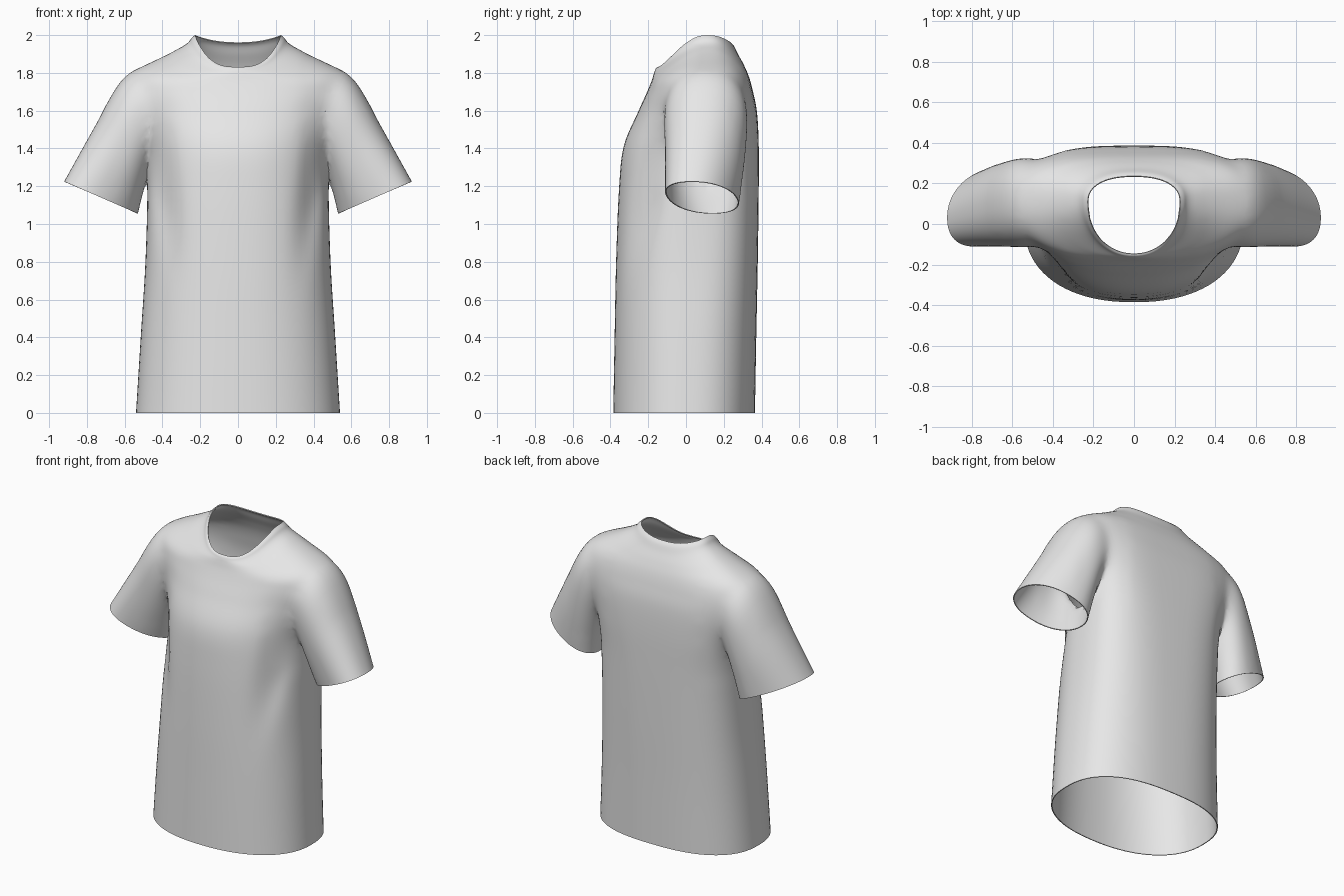
import bpy, bmesh, math

if "Cube" in bpy.data.objects:
    bpy.data.objects.remove(bpy.data.objects["Cube"])

SIDES, STEPS = 80, 6
fabric = bpy.data.materials.new("light_grey_fabric")
fabric.diffuse_color = (0.8, 0.8, 0.8, 1)
fabric.use_nodes = True
fabric.node_tree.nodes["Principled BSDF"].inputs["Base Color"].default_value = fabric.diffuse_color
opening = bpy.data.materials.new("temporary_opening")


def spline(rows):
    """Smoothly interpolate the rows of section numbers."""
    out = []
    for i in range(len(rows) - 1):
        a, b, c, d = (rows[max(i - 1, 0)], rows[i], rows[i + 1],
                      rows[min(i + 2, len(rows) - 1)])
        for k in range(STEPS):
            t = k / STEPS
            out.append([0.5 * (2 * q + (r - p) * t + (2 * p - 5 * q + 4 * r - s) * t * t
                               + (3 * q - p - 3 * r + s) * t ** 3)
                        for p, q, r, s in zip(a, b, c, d)])
    return out + [rows[-1]]


def power(v, n):
    return math.copysign(abs(v) ** (2 / n), v)


def body_point(row, c, s):
    w, ys, zs, yf, zf, yb, zb, nf, nb = row
    n, ye, ze, bend = (nf, yf, zf, 3) if s < 0 else (nb, yb, zb, 2)
    x = w * power(c, n)
    y = ys + (ye - ys) * abs(power(s, n))
    z = ze + (zs - ze) * abs(c) ** bend
    if s < 0:  # soft drape folds below the armpits
        line = 0.41 - 0.12 * (1.25 - z)
        y += 0.045 * math.exp(-((abs(x) - line) / 0.065) ** 2 - ((z - 1.15) / 0.28) ** 2)
    return x, y, z


def sleeve_point(row, c, s):
    xt, zt, xb, zb, y0, y1, lean = row
    c, s = power(c, 2.2), power(s, 2.2)
    return ((xt + xb) / 2 + (xt - xb) / 2 * c,
            (y0 + y1) / 2 + (y1 - y0) / 2 * s - lean * c,
            (zt + zb) / 2 + (zt - zb) / 2 * c)


def loft(name, rows, point, side=1):
    """Closed tube; its end caps carry the temporary material."""
    bm = bmesh.new()
    rings = []
    for row in spline(rows):
        ring = []
        for i in range(SIDES):
            a = 2 * math.pi * i / SIDES
            x, y, z = point(row, math.cos(a), math.sin(a))
            ring.append(bm.verts.new((side * x, y, z)))
        rings.append(ring)
    for lo, hi in zip(rings, rings[1:]):
        for i in range(SIDES):
            j = (i + 1) % SIDES
            bm.faces.new((lo[i], lo[j], hi[j], hi[i]))
    for ring in (rings[0], rings[-1]):
        mid = bm.verts.new([sum(v.co[k] for v in ring) / SIDES for k in range(3)])
        for i in range(SIDES):
            bm.faces.new((ring[i], ring[(i + 1) % SIDES], mid)).material_index = 1
    bmesh.ops.recalc_face_normals(bm, faces=bm.faces[:])
    me = bpy.data.meshes.new(name)
    bm.to_mesh(me)
    bm.free()
    me.materials.append(fabric)
    me.materials.append(opening)
    ob = bpy.data.objects.new(name, me)
    bpy.context.collection.objects.link(ob)
    return ob


# Body from hem to collar:
# half width, side y, side z, front y, front z, back y, back z, front and back squareness
shirt = loft("shirt", [
    (0.54, 0.00, 0.00, -0.385, 0.00, 0.365, 0.00, 2.25, 2.5),
    (0.515, 0.01, 0.40, -0.378, 0.40, 0.372, 0.40, 2.25, 2.6),
    (0.49, 0.03, 0.80, -0.370, 0.80, 0.380, 0.80, 2.25, 2.8),
    (0.48, 0.05, 1.18, -0.355, 1.18, 0.385, 1.18, 2.25, 3.1),
    (0.49, 0.08, 1.38, -0.330, 1.41, 0.385, 1.42, 2.25, 3.5),
    (0.54, 0.10, 1.55, -0.255, 1.59, 0.376, 1.59, 2.3, 3.5),
    (0.583, 0.10, 1.70, -0.210, 1.69, 0.355, 1.70, 2.3, 3.3),
    (0.565, 0.10, 1.80, -0.185, 1.75, 0.333, 1.78, 2.3, 2.9),
    (0.42, 0.11, 1.876, -0.172, 1.79, 0.305, 1.845, 2.2, 2.6),
    (0.285, 0.12, 1.945, -0.165, 1.812, 0.275, 1.90, 2.1, 2.4),
    (0.245, 0.115, 1.985, -0.158, 1.826, 0.254, 1.942, 2.1, 2.3),
    (0.228, 0.11, 2.00, -0.147, 1.832, 0.236, 1.962, 2.1, 2.3),
], body_point)

# Sleeves from shoulder to cuff: top x, z, underside x, z, front y, back y, lean
sleeve_rows = [
    (0.42, 1.83, 0.30, 1.46, -0.08, 0.28, 0.0),
    (0.60, 1.788, 0.43, 1.37, -0.115, 0.325, 0.0),
    (0.75, 1.53, 0.493, 1.20, -0.11, 0.31, 0.02),
    (0.92, 1.225, 0.53, 1.055, -0.10, 0.27, 0.055),
]
bpy.context.view_layer.objects.active = shirt
for label, side in (("right_sleeve", 1), ("left_sleeve", -1)):
    sleeve = loft(label, sleeve_rows, sleeve_point, side)
    mod = shirt.modifiers.new("join", 'BOOLEAN')
    mod.operation, mod.solver, mod.object = 'UNION', 'EXACT', sleeve
    bpy.ops.object.modifier_apply(modifier=mod.name)
    bpy.data.objects.remove(sleeve)

# Open the hem, collar and cuffs, and soften the armhole joins
bm = bmesh.new()
bm.from_mesh(shirt.data)
bmesh.ops.delete(bm, geom=[f for f in bm.faces if f.material_index == 1], context='FACES')


def armhole():
    return [v for v in bm.verts if 0.34 < abs(v.co.x) < 0.68 and v.co.z > 1.17
            and not v.is_boundary]


bmesh.ops.remove_doubles(bm, verts=armhole(), dist=0.011)
bmesh.ops.remove_doubles(bm, verts=bm.verts[:], dist=0.002)
join = armhole()
for _ in range(8):
    bmesh.ops.smooth_vert(bm, verts=join, factor=0.5,
                          use_axis_x=True, use_axis_y=True, use_axis_z=True)
for f in bm.faces:
    f.smooth = True
bm.to_mesh(shirt.data)
bm.free()
shirt.data.materials.pop(index=1)
bpy.data.materials.remove(opening)

# Cloth thickness
cloth = shirt.modifiers.new("cloth", 'SOLIDIFY')
cloth.thickness, cloth.offset = 0.006, -1
bpy.ops.object.select_all(action='DESELECT')
shirt.select_set(True)
bpy.ops.object.modifier_apply(modifier=cloth.name)
bpy.ops.object.shade_smooth_by_angle(angle=math.radians(60))
